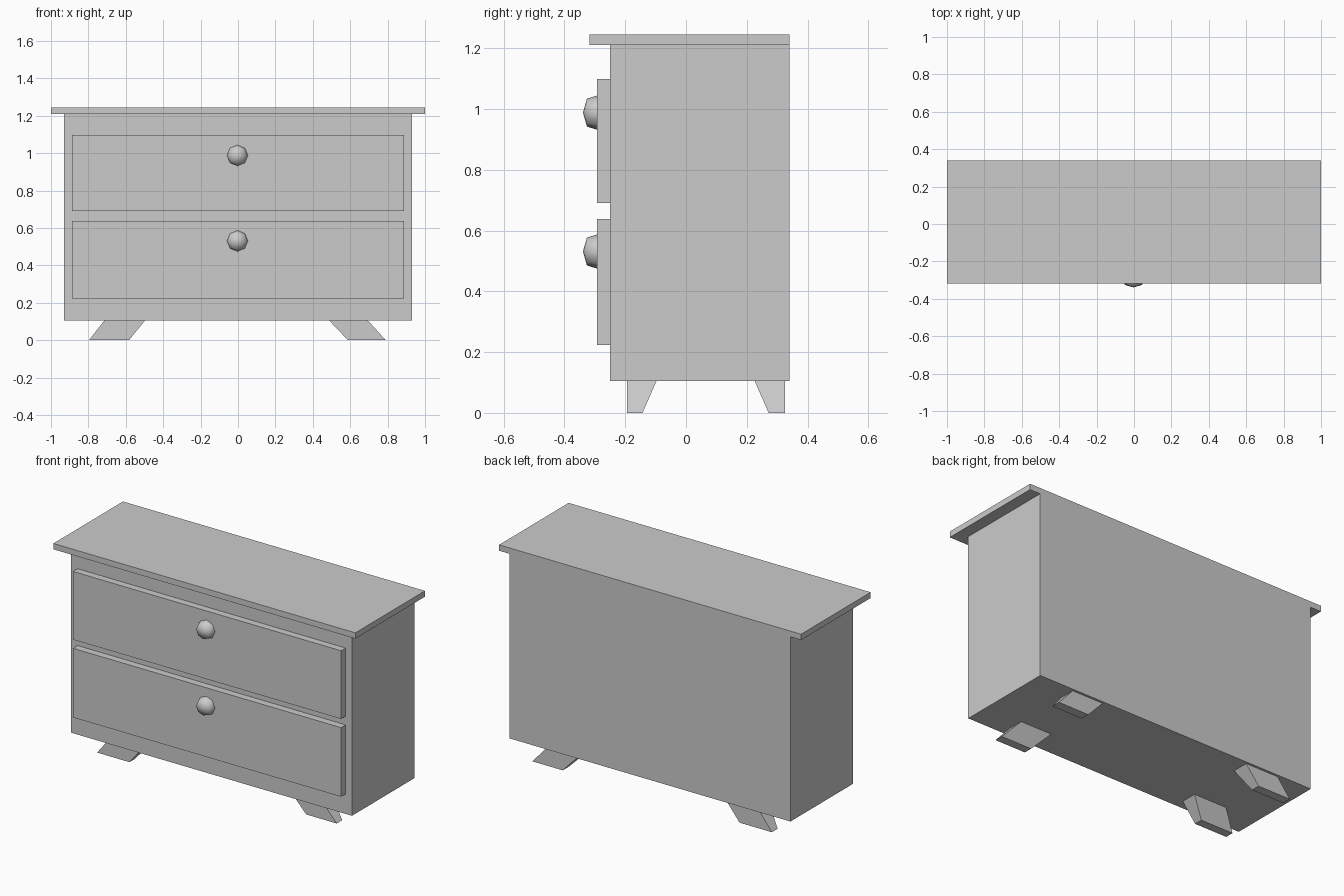
import bpy, bmesh
from math import cos, sin, pi

if "Cube" in bpy.data.objects:
    bpy.data.objects.remove(bpy.data.objects["Cube"])


def make(name, verts, faces):
    mesh = bpy.data.meshes.new(name)
    mesh.from_pydata(verts, [], faces)
    bm = bmesh.new()
    bm.from_mesh(mesh)
    bmesh.ops.recalc_face_normals(bm, faces=bm.faces)
    bm.to_mesh(mesh)
    bm.free()
    ob = bpy.data.objects.new(name, mesh)
    bpy.context.collection.objects.link(ob)
    return ob


def prism(name, low, high, z0, z1):
    """Block between two rectangles (x0, x1, y0, y1) at heights z0 and z1."""
    verts = []
    for (x0, x1, y0, y1), z in ((low, z0), (high, z1)):
        verts += [(x0, y0, z), (x1, y0, z), (x1, y1, z), (x0, y1, z)]
    faces = [(0, 1, 2, 3), (4, 5, 6, 7)]
    faces += [(i, (i + 1) % 4, (i + 1) % 4 + 4, i + 4) for i in range(4)]
    return make(name, verts, faces)


def knob(name, x, z, sides=8):
    """Faceted dome turned around the y axis."""
    rings = [(-0.285, 0.056), (-0.293, 0.056), (-0.326, 0.046)]
    verts = [(x + r * cos(2 * pi * i / sides), y, z + r * sin(2 * pi * i / sides))
             for y, r in rings for i in range(sides)]
    tip = len(verts)
    verts.append((x, -0.339, z))
    faces = [tuple(range(sides))]
    for i in range(sides):
        j = (i + 1) % sides
        for k in range(len(rings) - 1):
            a, b = k * sides, (k + 1) * sides
            faces.append((a + i, a + j, b + j, b + i))
        faces.append((tip - sides + i, tip - sides + j, tip))
    ob = make(name, verts, faces)
    for p in ob.data.polygons[1:]:
        p.use_smooth = True
    return ob


# Carcass and overhanging top
body = (-0.93, 0.93, -0.25, 0.34)
prism("body", body, body, 0.105, 1.21)
top = (-1.0, 1.0, -0.318, 0.34)
prism("top_board", top, top, 1.21, 1.245)

# Drawer fronts with knobs
front = (-0.888, 0.888, -0.293, -0.25)
for label, z0, z1, kz in (("lower", 0.224, 0.638, 0.531), ("upper", 0.69, 1.098, 0.988)):
    prism(label + "_drawer", front, front, z0, z1)
    knob(label + "_knob", -0.003, kz)

# Splayed feet: x spans at floor and body, y spans at floor and body
xs = {"left": ((-0.797, -0.583), (-0.715, -0.498)),
      "right": ((0.588, 0.79), (0.488, 0.695))}
ys = {"front": ((-0.194, -0.143), (-0.194, -0.097)),
      "back": ((0.272, 0.326), (0.226, 0.326))}
for side, (xl, xh) in xs.items():
    for end, (yl, yh) in ys.items():
        prism(f"{end}_{side}_foot", xl + yl, xh + yh, 0.0, 0.105)
